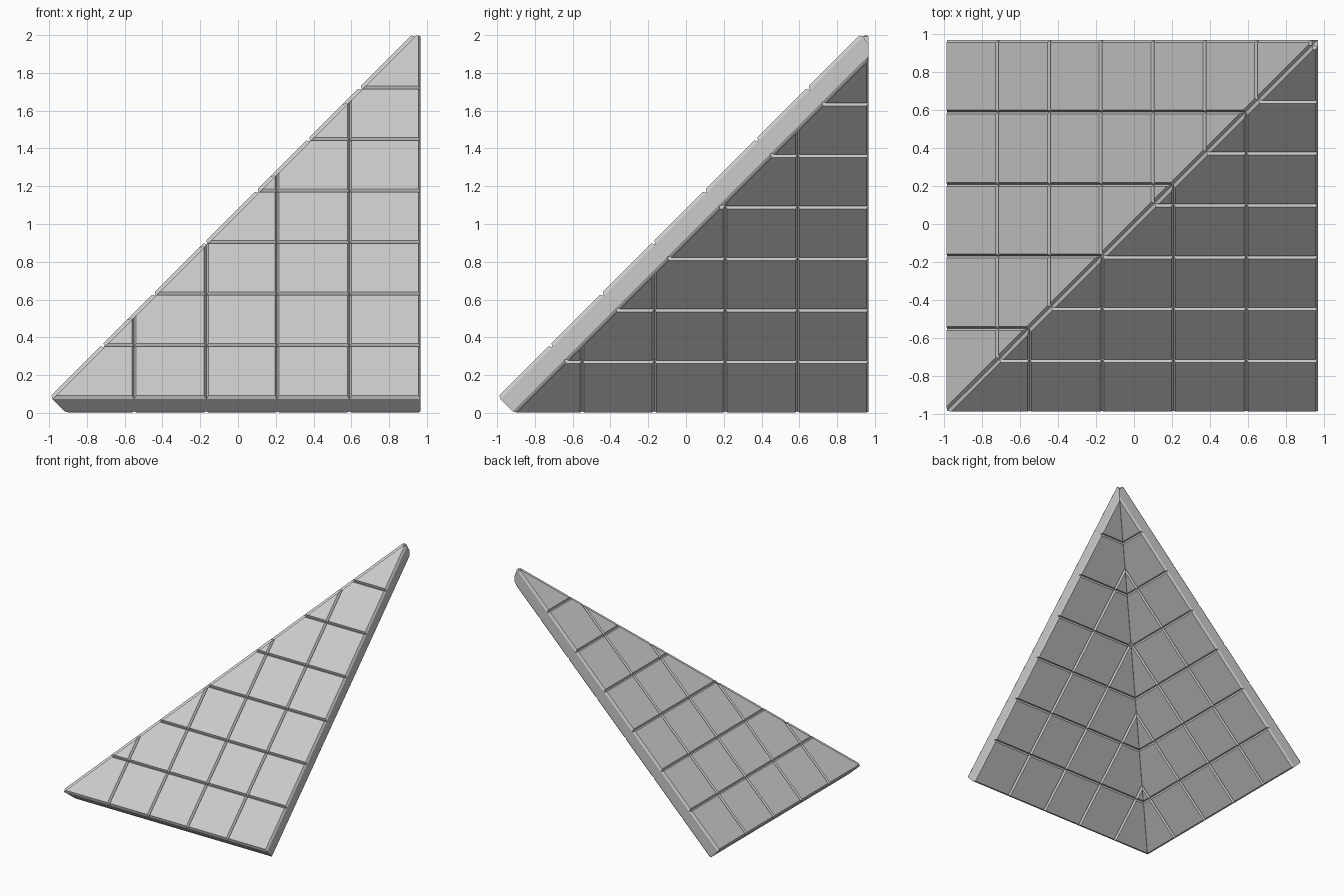
import bpy, bmesh
from mathutils import Vector

if "Cube" in bpy.data.objects:
    bpy.data.objects.remove(bpy.data.objects["Cube"])

EDGE = 0.967                                # flat ends against the high sides
ROWS = [-0.36 + 0.545 * i for i in range(6)]  # values of y + z
COLS = [-0.55, -0.168, 0.207, 0.59]           # values of x


def cut(bm, point, normal, clear=False):
    bmesh.ops.bisect_plane(bm, geom=bm.verts[:] + bm.edges[:] + bm.faces[:], dist=1e-5,
                           plane_co=point, plane_no=normal, clear_outer=clear)


def st(s, t):
    """Along-slope / through-slope coordinates to (y, z)."""
    return ((s - t) / 2, (s + t) / 2)


bm = bmesh.new()

# Front slope: side profile of the slab swept along x
profile = [st(-0.91, 1.055), st(-0.91, 0.925), (EDGE, EDGE + 0.925),
           (EDGE, 1.95), st(2.93, 1.055)]
face = bm.faces.new([bm.verts.new((-1.3, y, z)) for y, z in profile])
ext = bmesh.ops.extrude_face_region(bm, geom=[face])
bmesh.ops.translate(bm, vec=(EDGE + 1.3, 0, 0),
                    verts=[g for g in ext["geom"] if isinstance(g, bmesh.types.BMVert)])

# Mitre at the hip, then panel lines
cut(bm, (0, 0, 0), (-1, 1, 0), clear=True)
for s in ROWS:
    cut(bm, (0, s / 2, s / 2), (0, 1, 1))
for x in COLS:
    cut(bm, (x, 0, 0), (1, 0, 0))

# Left slope: the same slab with x and y swapped
copy = bmesh.ops.duplicate(bm, geom=bm.verts[:] + bm.edges[:] + bm.faces[:])["geom"]
for v in (g for g in copy if isinstance(g, bmesh.types.BMVert)):
    v.co.x, v.co.y = v.co.y, v.co.x
bmesh.ops.remove_doubles(bm, verts=bm.verts[:], dist=1e-4)
bmesh.ops.recalc_face_normals(bm, faces=bm.faces[:])
bm.normal_update()

# Raised panels on both skins, leaving bevelled grooves between them
slopes = [Vector((0, -1, 1)).normalized(), Vector((-1, 0, 1)).normalized()]
panels = [f for f in bm.faces
          if f.calc_area() > 0.001 and any(abs(f.normal.dot(n)) > 0.99 for n in slopes)]
bmesh.ops.inset_individual(bm, faces=panels, thickness=0.011, depth=0.018,
                           use_even_offset=True)

mesh = bpy.data.meshes.new("roof_corner")
bm.to_mesh(mesh)
bm.free()
obj = bpy.data.objects.new("roof_corner", mesh)
bpy.context.collection.objects.link(obj)
